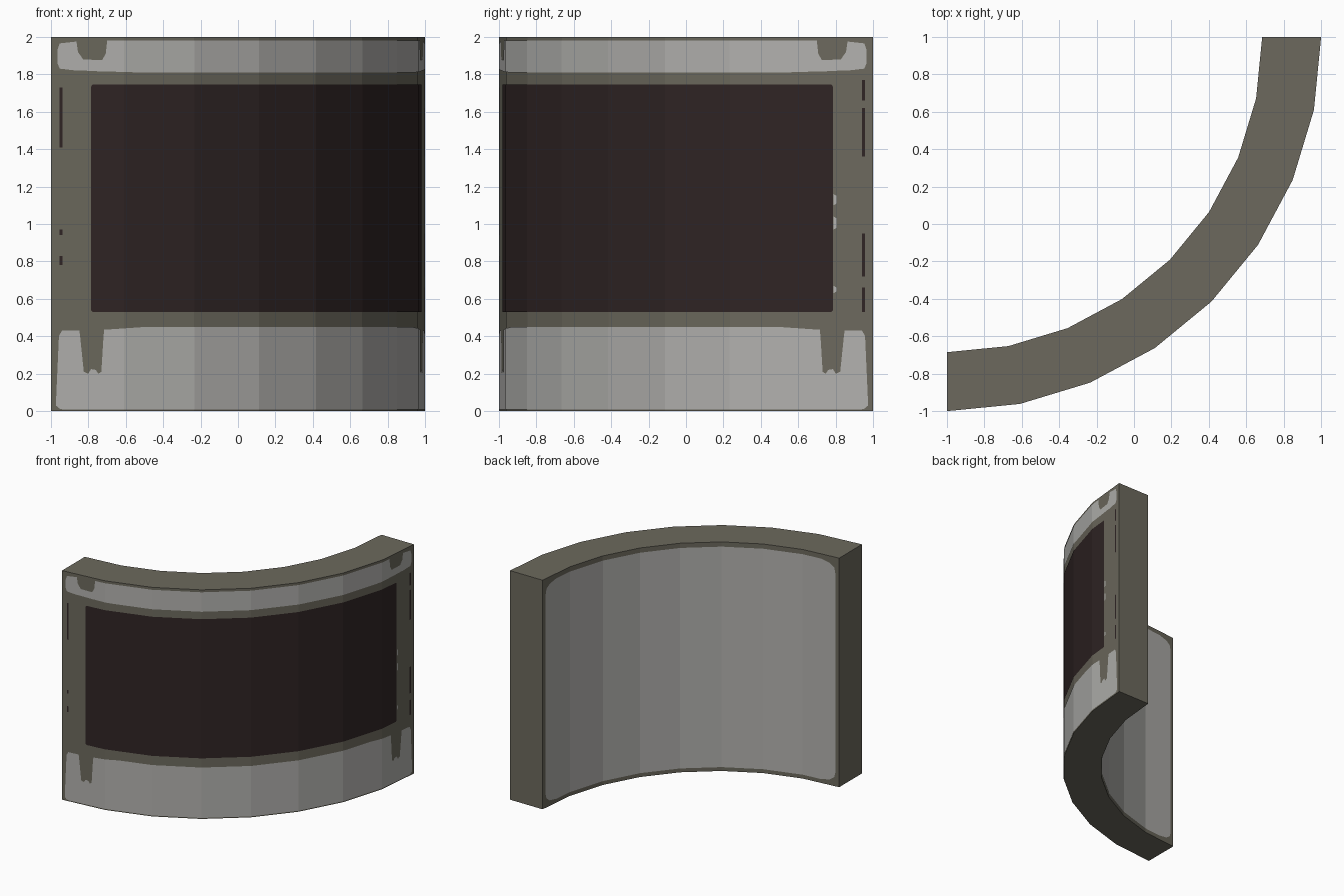
import bpy, math

if "Cube" in bpy.data.objects:
    bpy.data.objects.remove(bpy.data.objects["Cube"])

SEG, R_OUT, R_IN, H, GAP = 8, 2.0, 1.685, 2.0, 0.003


def material(name, rgb):
    m = bpy.data.materials.new(name)
    lin = [(c / 255 / 12.92) if c / 255 < 0.04045 else ((c / 255 + 0.055) / 1.055) ** 2.4 for c in rgb]
    m.diffuse_color = (*lin, 1)
    m.use_nodes = True
    m.node_tree.nodes["Principled BSDF"].inputs["Base Color"].default_value = m.diffuse_color
    return m


OLIVE = material("olive grey", (108, 105, 93))
PALE = material("pale grey", (178, 177, 174))
DARK = material("dark brown", (47, 36, 36))


def point(u, r, z):
    """Point on the faceted quarter arc; u counts segments from 0 to 8."""
    i = min(int(u), SEG - 1)
    f = u - i
    a, b = (math.radians(90 * k / SEG) for k in (i, i + 1))
    s = math.sin(a) * (1 - f) + math.sin(b) * f
    c = math.cos(a) * (1 - f) + math.cos(b) * f
    return (-1 + r * s, 1 - r * c, z)


def add_mesh(name, verts, faces, mat):
    me = bpy.data.meshes.new(name)
    me.from_pydata(verts, [], faces)
    me.materials.append(mat)
    ob = bpy.data.objects.new(name, me)
    bpy.context.collection.objects.link(ob)
    return ob


def plate(name, cols, mat, r, inward=False):
    """Thin painted strip from columns (u, low z, high z), split at every facet edge."""
    full = [cols[0]]
    for (u0, l0, h0), (u1, l1, h1) in zip(cols, cols[1:]):
        for k in range(math.floor(u0) + 1, math.ceil(u1)):
            t = (k - u0) / (u1 - u0)
            full.append((k, l0 + (l1 - l0) * t, h0 + (h1 - h0) * t))
        full.append((u1, l1, h1))
    verts, faces = [], []
    for u, lo, hi in full:
        verts += [point(u, r, lo), point(u, r, hi)]
    for i in range(len(full) - 1):
        f = (2 * i, 2 * i + 2, 2 * i + 3, 2 * i + 1)
        faces.append(f[::-1] if inward else f)
    return add_mesh(name, verts, faces, mat)


def mirrored(half):
    return half + [(SEG - u, lo, hi) for u, lo, hi in reversed(half)]


# Curved wall block
verts, faces = [], []
for k in range(SEG + 1):
    verts += [point(k, R_OUT, 0), point(k, R_OUT, H), point(k, R_IN, H), point(k, R_IN, 0)]
for k in range(SEG):
    for j in range(4):
        a, b = 4 * k + j, 4 * k + (j + 1) % 4
        faces.append((a, a + 4, b + 4, b))
n = 4 * SEG
faces += [(0, 1, 2, 3), (n + 3, n + 2, n + 1, n)]
add_mesh("curved_wall", verts, faces, OLIVE)

# Dark outer panel
plate("dark_panel", mirrored([(0.55, 0.54, 1.735), (0.57, 0.53, 1.745)]), DARK, R_OUT + GAP)

# Pale lower band with worn notches
plate("lower_band", mirrored([
    (0.07, 0.03, 0.05), (0.11, 0.015, 0.40), (0.15, 0.01, 0.43), (0.39, 0.01, 0.43),
    (0.40, 0.01, 0.40), (0.45, 0.01, 0.21), (0.51, 0.01, 0.20), (0.55, 0.01, 0.225),
    (0.615, 0.01, 0.22), (0.65, 0.01, 0.20), (0.69, 0.01, 0.21), (0.72, 0.01, 0.40),
    (0.73, 0.01, 0.435), (1.3, 0.01, 0.45)]), PALE, R_OUT + GAP)

# Pale upper band with worn notches
plate("upper_band", mirrored([
    (0.09, 1.86, 1.93), (0.12, 1.83, 1.965), (0.35, 1.82, 1.975), (0.37, 1.82, 1.92),
    (0.44, 1.82, 1.88), (0.70, 1.815, 1.875), (0.75, 1.815, 1.91), (0.77, 1.815, 1.98),
    (1.2, 1.81, 1.98)]), PALE, R_OUT + GAP)

# Pale inner lining with rounded corners
plate("inner_lining", mirrored([
    (0.10, 0.12, 1.86), (0.13, 0.08, 1.91), (0.25, 0.05, 1.94), (0.5, 0.035, 1.96)]),
    PALE, R_IN - GAP, inward=True)

# Small dark streaks near both ends, and pale chips beside the dark panel
for u, lo, hi in [(0.14, 1.41, 1.73), (0.14, 0.78, 0.83), (0.14, 0.94, 0.97),
                  (7.87, 1.66, 1.77), (7.87, 1.36, 1.62), (7.87, 0.72, 0.95), (7.87, 0.53, 0.66)]:
    plate("dark_streak", [(u - 0.02, lo, hi), (u + 0.02, lo, hi)], DARK, R_OUT + GAP)
for lo, hi in [(0.97, 1.04), (1.1, 1.16), (0.63, 0.67)]:
    plate("pale_chip", [(7.46, lo, hi), (7.5, lo + 0.01, hi - 0.01)], PALE, R_OUT + GAP)
